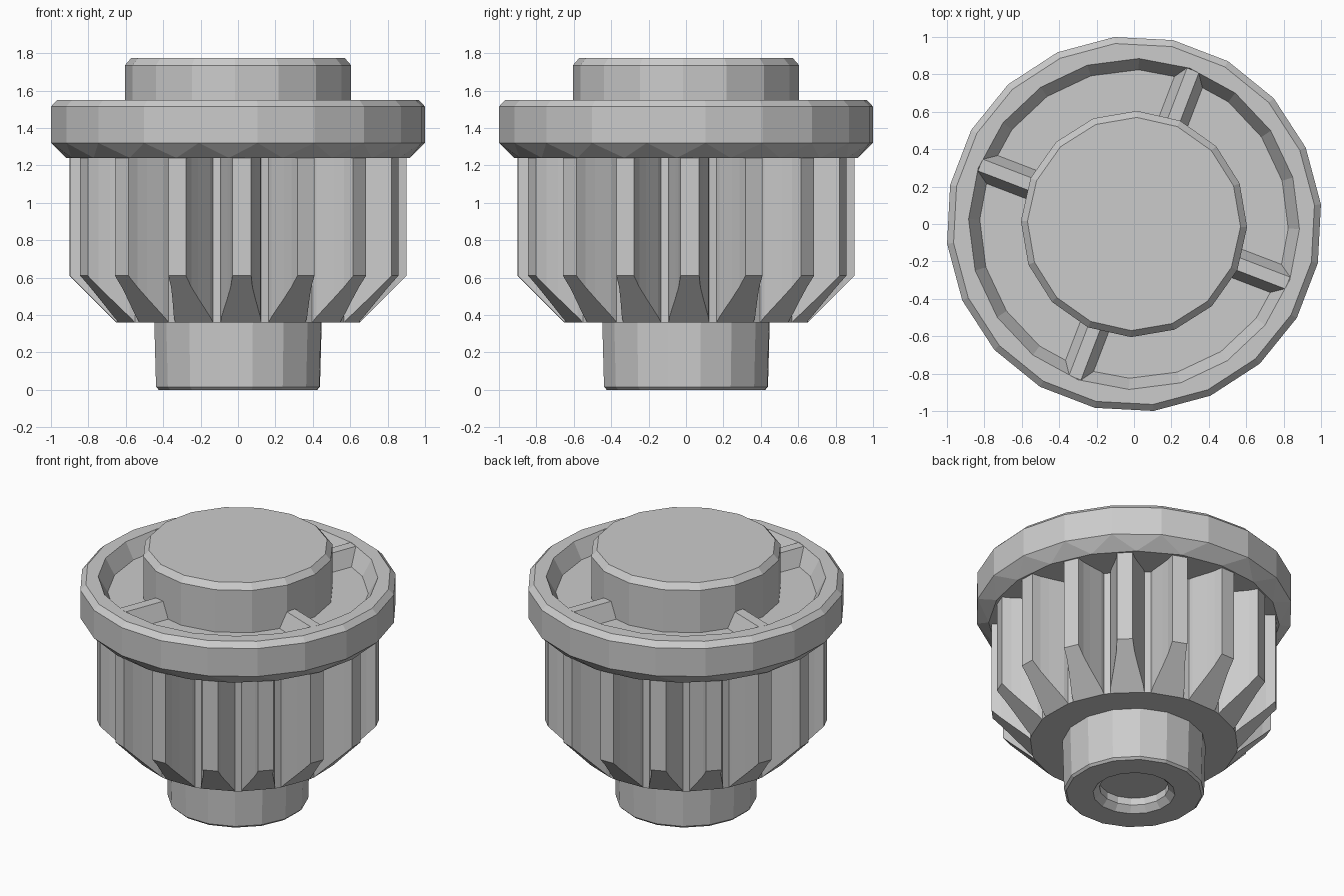
import bpy, bmesh
from math import radians, cos, sin, tan
from mathutils import Matrix, Vector

if "Cube" in bpy.data.objects:
    bpy.data.objects.remove(bpy.data.objects["Cube"], do_unlink=True)


def finish(name, bm):
    """Turn a bmesh into a flat-shaded object."""
    bmesh.ops.recalc_face_normals(bm, faces=bm.faces)
    mesh = bpy.data.meshes.new(name)
    bm.to_mesh(mesh)
    bm.free()
    obj = bpy.data.objects.new(name, mesh)
    bpy.context.collection.objects.link(obj)
    return obj


def lathe(name, profile, sides):
    """Capped polygonal turning; each ring is (radius, height, twist in degrees)."""
    bm = bmesh.new()
    rings = []
    for r, z, twist in profile:
        angles = [radians(twist + 360 * i / sides) for i in range(sides)]
        rings.append([bm.verts.new((r * cos(a), r * sin(a), z)) for a in angles])
    for low, high in zip(rings, rings[1:]):
        for i in range(sides):
            j = (i + 1) % sides
            bm.faces.new((low[i], low[j], high[j], high[i]))
    bm.faces.new(rings[0])
    bm.faces.new(rings[-1])
    bmesh.ops.triangulate(bm, faces=[f for f in bm.faces if len(f.verts) == 4])
    return finish(name, bm)


# Flange with a chamfered edge and a sloped recess in its top
lathe("flange", [(0.92, 1.24, 15), (1.005, 1.32, 6), (1.005, 1.515, 6),
                 (0.97, 1.55, 6), (0.885, 1.55, 16.3), (0.825, 1.44, 16.3)], 20)

# Upper boss
BOSS = -1.5
lathe("top_boss", [(0.605, 1.42, BOSS), (0.605, 1.735, BOSS), (0.57, 1.775, BOSS)], 16)

# Lower hub with a shallow blind hole
HUB = 10
lathe("bottom_hub", [(0.22, 0.09, HUB), (0.22, 0.04, HUB), (0.26, 0, HUB),
                     (0.43, 0, HUB), (0.445, 0.015, HUB), (0.455, 0.38, HUB)], 16)

# Toothed body: half a tooth as (radial distance, half width), root to tip
TEETH, ROOT, BASE, TOP = 16, 0.65, 0.36, 1.26
half = [(ROOT, 0.108), (0.68, 0.104), (0.72, 0.092), (0.78, 0.074), (0.84, 0.058), (0.9, 0.05)]
outline = [(r, -w) for r, w in half] + [(r, w) for r, w in reversed(half)]
bm = bmesh.new()
lower, upper = [], []
for t in range(TEETH):
    turn = Matrix.Rotation(radians(1.3 + 360 * t / TEETH), 3, 'Z')
    tooth = [bm.verts.new(turn @ Vector((r, w, BASE + r - ROOT))) for r, w in outline]
    bm.faces.new(tooth)
    lower.extend(tooth)
    upper.extend(bm.verts.new(turn @ Vector((r, w, TOP))) for r, w in outline)
for i in range(len(lower)):
    j = (i + 1) % len(lower)
    bm.faces.new((lower[i], lower[j], upper[j], upper[i]))
n = len(outline)
bm.faces.new([v for i, v in enumerate(lower) if i % n in (0, n - 1)])
bm.faces.new(upper)
finish("toothed_body", bm)

# Four tapered spokes across the recess
section = [(-0.085, 1.43), (0.085, 1.43), (0.034, 1.549), (-0.034, 1.549)]
for k in range(4):
    turn = Matrix.Rotation(radians(69 + 90 * k), 3, 'Z')
    bm = bmesh.new()
    inner, outer = [[bm.verts.new(turn @ Vector((x, y, z))) for y, z in section]
                    for x in (0.5, 0.88)]
    bm.faces.new(inner)
    bm.faces.new(outer)
    for i in range(4):
        j = (i + 1) % 4
        bm.faces.new((inner[i], inner[j], outer[j], outer[i]))
    finish(f"spoke_{k + 1}", bm)
